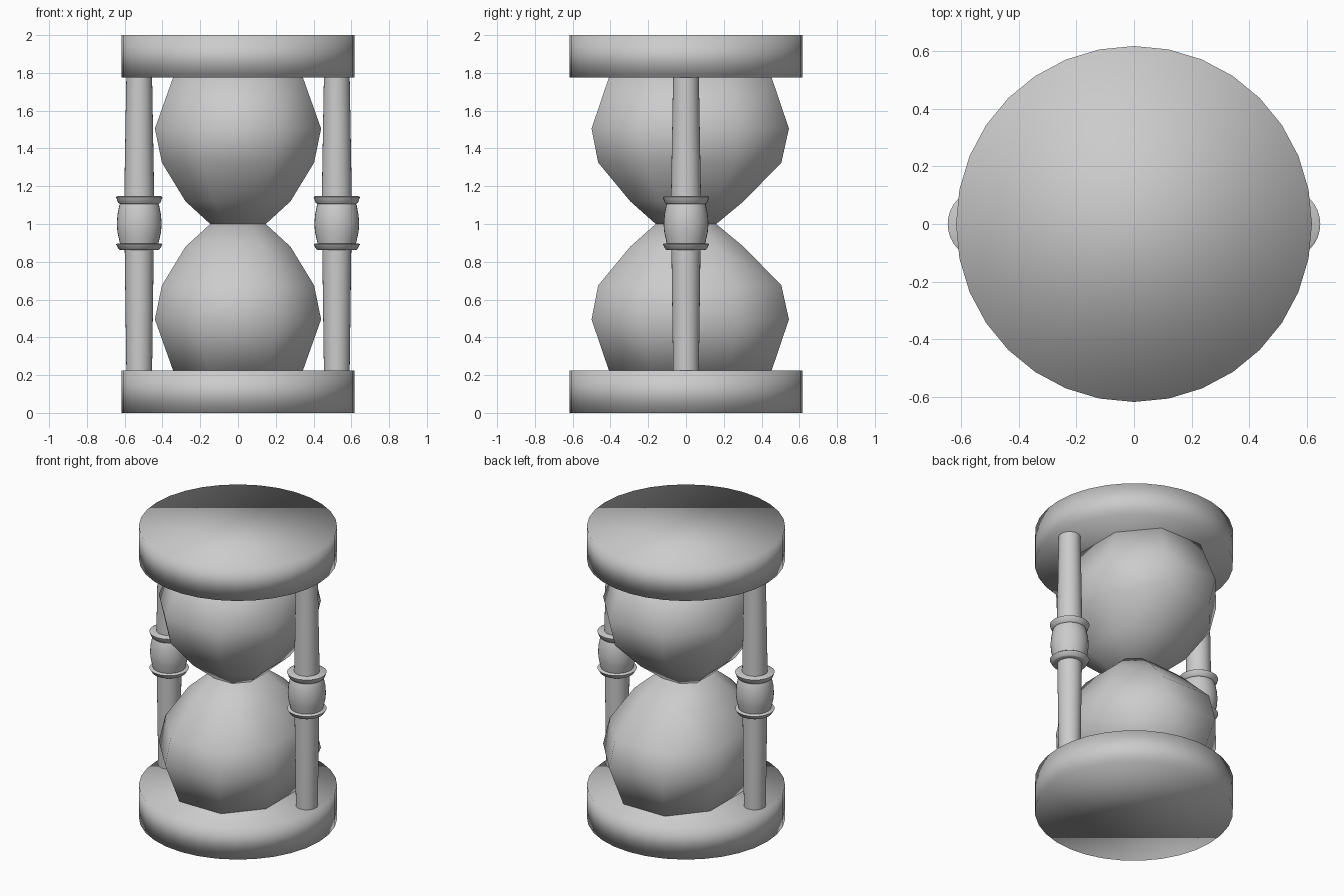
import bpy, bmesh, math

if "Cube" in bpy.data.objects:
    bpy.data.objects.remove(bpy.data.objects["Cube"])


def loft(name, rings, angle=None, origin=(0, 0)):
    """Skin a stack of (points, z) rings, cap both ends and shade smooth."""
    bm = bmesh.new()
    loops = [[bm.verts.new((x, y, z)) for x, y in pts] for pts, z in rings]
    n = len(loops[0])
    for a, b in zip(loops, loops[1:]):
        for i in range(n):
            j = (i + 1) % n
            bm.faces.new((a[i], a[j], b[j], b[i]))
    bm.faces.new(loops[0][::-1])
    bm.faces.new(loops[-1])
    bmesh.ops.recalc_face_normals(bm, faces=bm.faces)
    for f in bm.faces:
        f.smooth = True
    me = bpy.data.meshes.new(name)
    bm.to_mesh(me)
    bm.free()
    ob = bpy.data.objects.new(name, me)
    ob.location = (*origin, 0)
    bpy.context.collection.objects.link(ob)
    if angle is not None:
        bpy.ops.object.select_all(action='DESELECT')
        ob.select_set(True)
        bpy.context.view_layer.objects.active = ob
        bpy.ops.object.shade_smooth_by_angle(angle=math.radians(angle))
    return ob


def circle(r, n=32):
    return [(r * math.cos(2 * math.pi * i / n), r * math.sin(2 * math.pi * i / n))
            for i in range(n)]


def turned(name, profile, x=0, n=32, angle=None):
    return loft(name, [(circle(r, n), z) for r, z in profile], angle, (x, 0))


def octagon(rx, front, back):
    # eight-sided section, deeper towards the back
    a, b = 0.46, 0.46
    return [(rx, -b * front), (rx, b * back + 0.02), (a * rx, back), (-a * rx, back),
            (-rx, b * back + 0.02), (-rx, -b * front), (-a * rx, -front), (a * rx, -front)]


# end discs
turned("bottom_disc", [(0.617, 0), (0.617, 0.225)])
turned("top_disc", [(0.617, 1.775), (0.617, 2)])

# glass bulbs, the lower one mirrored about z = 1
bulb = [(0.147, 0.16, 0.16, 0.0), (0.278, 0.295, 0.305, 0.12), (0.403, 0.465, 0.505, 0.325),
        (0.44, 0.50, 0.545, 0.505), (0.335, 0.40, 0.445, 0.80)]
for name, s in (("upper_bulb", 1), ("lower_bulb", -1)):
    loft(name, [(octagon(rx, f, b), 1 + s * h) for rx, f, b, h in bulb])

# turned side posts with collars
for side, x in (("left", -0.523), ("right", 0.523)):
    turned(side + "_upper_shaft", [(0.08, 1.10), (0.068, 1.79)], x, angle=40)
    turned(side + "_lower_shaft", [(0.068, 0.21), (0.077, 0.88)], x, angle=40)
    turned(side + "_post_bulge", [(0.095, 0.87), (0.105, 0.91), (0.115, 0.955), (0.119, 1.0),
                                  (0.115, 1.05), (0.105, 1.10), (0.095, 1.12)], x, angle=40)
    turned(side + "_upper_collar", [(0.10, 1.103), (0.112, 1.113), (0.123, 1.142),
                                    (0.115, 1.147)], x, angle=50)
    turned(side + "_lower_collar", [(0.10, 0.862), (0.108, 0.866), (0.123, 0.892),
                                    (0.115, 0.898)], x, angle=50)
